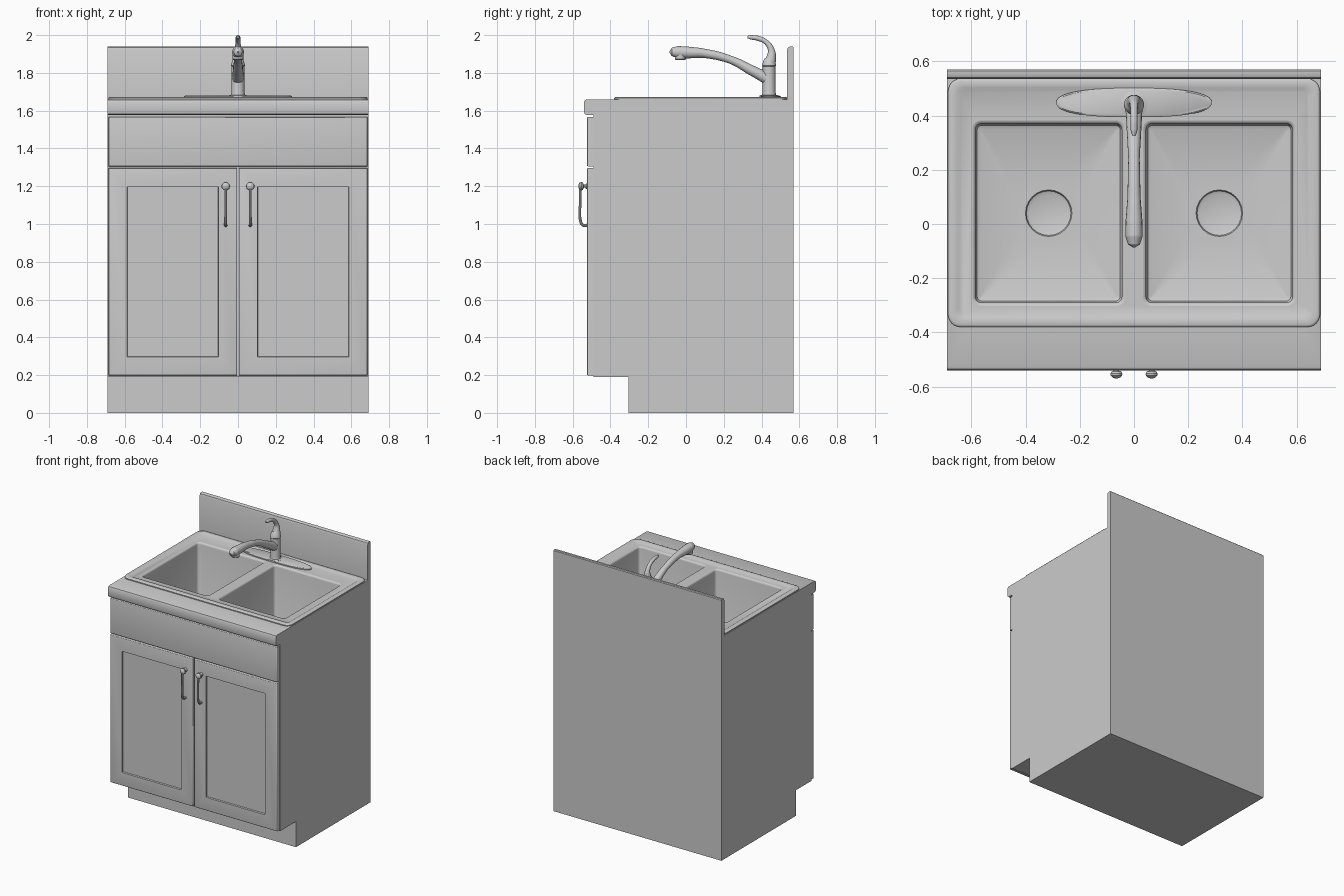
import bpy, bmesh, math
from mathutils import Vector

cube = bpy.data.objects.get("Cube")
if cube:
    bpy.data.objects.remove(cube, do_unlink=True)

grey = bpy.data.materials.new("plain_grey")
grey.use_nodes = True
grey.diffuse_color = (0.6, 0.6, 0.6, 1)
grey.node_tree.nodes["Principled BSDF"].inputs["Base Color"].default_value = (0.6, 0.6, 0.6, 1)
parts = []


def add_object(name, mesh):
    ob = bpy.data.objects.new(name, mesh)
    bpy.context.scene.collection.objects.link(ob)
    mesh.materials.clear()
    mesh.materials.append(grey)
    parts.append(ob)
    return ob


def from_bmesh(name, bm):
    mesh = bpy.data.meshes.new(name)
    bm.to_mesh(mesh)
    bm.free()
    return add_object(name, mesh)


def rounded(cx, cy, hw, hh, r, z, n=6):
    """Horizontal rounded rectangle; a circle when hw = hh = r."""
    pts = []
    for k, (sx, sy) in enumerate(((1, 1), (-1, 1), (-1, -1), (1, -1))):
        for i in range(n + 1):
            a = (k + i / n) * math.pi / 2
            pts.append(Vector((cx + sx * (hw - r) + r * math.cos(a),
                               cy + sy * (hh - r) + r * math.sin(a), z)))
    return pts


def loft(name, rings, cap_start=True, flip=False):
    bm = bmesh.new()
    loops = [[bm.verts.new(p) for p in ring] for ring in rings]
    n = len(loops[0])
    for a, b in zip(loops, loops[1:]):
        for i in range(n):
            j = (i + 1) % n
            bm.faces.new((a[i], a[j], b[j], b[i]))
    bm.faces.new(loops[-1])
    if cap_start:
        bm.faces.new(loops[0][::-1])
    bmesh.ops.remove_doubles(bm, verts=bm.verts[:], dist=1e-5)
    if cap_start:
        bmesh.ops.recalc_face_normals(bm, faces=bm.faces[:])
    elif flip:
        bmesh.ops.reverse_faces(bm, faces=bm.faces[:])
    return from_bmesh(name, bm)


def turned(name, profile, cx=0, cy=0):
    return loft(name, [rounded(cx, cy, r, r, r, z) for r, z in profile])


def tube(name, points, sides=6):
    """Round tube through (x, y, z, radius) points."""
    cu = bpy.data.curves.new(name, "CURVE")
    cu.dimensions = "3D"
    cu.bevel_depth = 1
    cu.bevel_resolution = sides
    cu.use_fill_caps = True
    sp = cu.splines.new("BEZIER")
    sp.bezier_points.add(len(points) - 1)
    for bp, (x, y, z, r) in zip(sp.bezier_points, points):
        bp.co = (x, y, z)
        bp.radius = r
        bp.handle_left_type = bp.handle_right_type = "AUTO"
    temp = bpy.data.objects.new(name + "_path", cu)
    bpy.context.scene.collection.objects.link(temp)
    bpy.context.view_layer.update()
    dg = bpy.context.evaluated_depsgraph_get()
    mesh = bpy.data.meshes.new_from_object(temp.evaluated_get(dg))
    bpy.data.objects.remove(temp, do_unlink=True)
    return add_object(name, mesh)


def cut(ob, cutter):
    mod = ob.modifiers.new("cut", "BOOLEAN")
    mod.operation = "DIFFERENCE"
    mod.solver = "EXACT"
    mod.object = cutter
    bpy.context.view_layer.update()
    dg = bpy.context.evaluated_depsgraph_get()
    mesh = bpy.data.meshes.new_from_object(ob.evaluated_get(dg))
    ob.modifiers.clear()
    ob.data = mesh


def front_panel(name, x0, x1, z0, z1, frame=0):
    """Slab with eased front edges and an optional recessed centre."""
    bm = bmesh.new()
    bmesh.ops.create_cube(bm, size=1)
    for v in bm.verts:
        v.co = ((x0 + x1) / 2 + v.co.x * (x1 - x0), -0.5055 + v.co.y * 0.037,
                (z0 + z1) / 2 + v.co.z * (z1 - z0))
    edges = [e for e in bm.edges if all(v.co.y < -0.51 for v in e.verts)]
    bmesh.ops.bevel(bm, geom=edges, offset=0.007, segments=3, profile=0.5, affect="EDGES")
    if frame:
        bm.normal_update()
        face = max((f for f in bm.faces if f.normal.y < -0.99), key=lambda f: f.calc_area())
        bmesh.ops.inset_individual(bm, faces=[face], thickness=frame)
        bmesh.ops.inset_individual(bm, faces=[face], thickness=0.003, depth=-0.012)
    return from_bmesh(name, bm)


# Cabinet, countertop and backsplash share one side profile
side = [(-0.305, 0), (0.57, 0), (0.57, 1.935), (0.565, 1.94), (0.55, 1.94), (0.54, 1.935),
        (0.535, 1.92), (0.535, 1.66), (-0.525, 1.66), (-0.535, 1.656), (-0.54, 1.645),
        (-0.54, 1.593), (-0.536, 1.582), (-0.525, 1.577), (-0.49, 1.577), (-0.49, 0.19),
        (-0.305, 0.19)]
cabinet = loft("cabinet", [[Vector((x, y, z)) for y, z in side] for x in (-0.69, 0.69)])

# Sink deck with a raised outer rim
deck_steps = [(0, 1.645), (0, 1.667), (0.003, 1.671), (0.008, 1.673),
              (0.032, 1.673), (0.042, 1.667)]
deck = loft("sink_deck", [rounded(0, 0.078, 0.686 - d, 0.458 - d, 0.045 - d * 0.5, z)
                          for d, z in deck_steps])

# Two bowls, each with a rolled lip, coved floor and sunken drain
BX, BY, BW, BH, FLOOR = 0.315, 0.04, 0.27, 0.33, 1.22
for s, label in ((1, "left"), (-1, "right")):
    cx = s * BX
    cutter = loft("bowl_cutter", [rounded(cx, BY, BW + 0.012, BH + 0.012, 0.032, z)
                                  for z in (FLOOR - 0.05, 1.75)])
    cutter.hide_render = True
    cut(cabinet, cutter)
    cut(deck, cutter)
    parts.remove(cutter)
    bpy.data.objects.remove(cutter, do_unlink=True)
    wall = [(0.012, 1.667), (0.006, 1.665), (0.002, 1.661), (0, 1.653),
            (0, FLOOR + 0.02), (-0.006, FLOOR + 0.006), (-0.02, FLOOR)]
    rings = [rounded(cx, BY, BW + d, BH + d, 0.022 + d * 0.8, z) for d, z in wall]
    rings += [rounded(cx, BY, r, r, r, z)
              for r, z in ((0.086, FLOOR), (0.082, FLOOR - 0.01), (0.07, FLOOR - 0.015))]
    loft(label + "_bowl", rings, cap_start=False)

# Drawer front and doors
front_panel("drawer_front", -0.686, 0.686, 1.305, 1.567)
for s, label in ((1, "left"), (-1, "right")):
    x0, x1 = sorted((s * 0.004, s * 0.686))
    front_panel(label + "_door", x0, x1, 0.198, 1.296, frame=0.13)

    # Door pull: round knob on a stem, with a bar that bends back to the door
    hx = s * 0.065
    knob = turned(label + "_knob", [(0.015, 0), (0.015, 0.004), (0.008, 0.01), (0.008, 0.017),
                                    (0.018, 0.021), (0.022, 0.028), (0.021, 0.036),
                                    (0.014, 0.043), (0.005, 0.046)])
    knob.rotation_euler.x = math.pi / 2
    knob.location = (hx, -0.524, 1.2)
    tube(label + "_pull_bar", [(hx, -0.558, 1.2, 0.007), (hx, -0.561, 1.1, 0.007),
                               (hx, -0.559, 1.02, 0.008), (hx, -0.547, 0.995, 0.008),
                               (hx, -0.52, 0.993, 0.009)], 3)

# Faucet base plate, a soft oval
oval = []
for i in range(48):
    a = i * math.tau / 48
    c, q = math.cos(a), math.sin(a)
    oval.append((math.copysign(abs(c) ** 0.78, c), math.copysign(abs(q) ** 0.85, q)))
loft("faucet_plate", [[Vector((x * w, 0.448 + y * h, z)) for x, y in oval]
                      for w, h, z in ((0.287, 0.054, 1.66), (0.287, 0.054, 1.675),
                                      (0.28, 0.048, 1.679))])

# Faucet column with a domed top
turned("faucet_column", [(0.05, 1.67), (0.05, 1.68), (0.037, 1.684), (0.034, 1.7),
                         (0.034, 1.835), (0.037, 1.839), (0.036, 1.846), (0.03, 1.865),
                         (0.02, 1.88)], 0, 0.44)

# Spout swelling into a spray head, and the nozzle below it
tube("spout", [(0, 0.44, 1.765, 0.032), (0, 0.35, 1.812, 0.027), (0, 0.24, 1.868, 0.021),
               (0, 0.1, 1.903, 0.024), (0, 0.01, 1.908, 0.031), (0, -0.045, 1.91, 0.032),
               (0, -0.075, 1.911, 0.022), (0, -0.087, 1.911, 0.004)])
turned("spray_nozzle", [(0.026, 1.869), (0.029, 1.873), (0.029, 1.9)], 0, -0.03)

# Lever handle curving up and forward
tube("lever_handle", [(0, 0.44, 1.845, 0.034), (0, 0.452, 1.885, 0.025),
                      (0, 0.45, 1.925, 0.017), (0, 0.425, 1.962, 0.013),
                      (0, 0.385, 1.982, 0.013), (0, 0.345, 1.988, 0.012),
                      (0, 0.325, 1.99, 0.006)])

# Smooth the curved surfaces, keep real edges sharp
bpy.ops.object.select_all(action="DESELECT")
for ob in parts:
    ob.select_set(True)
bpy.context.view_layer.objects.active = cabinet
bpy.ops.object.shade_smooth_by_angle(angle=math.radians(35))
